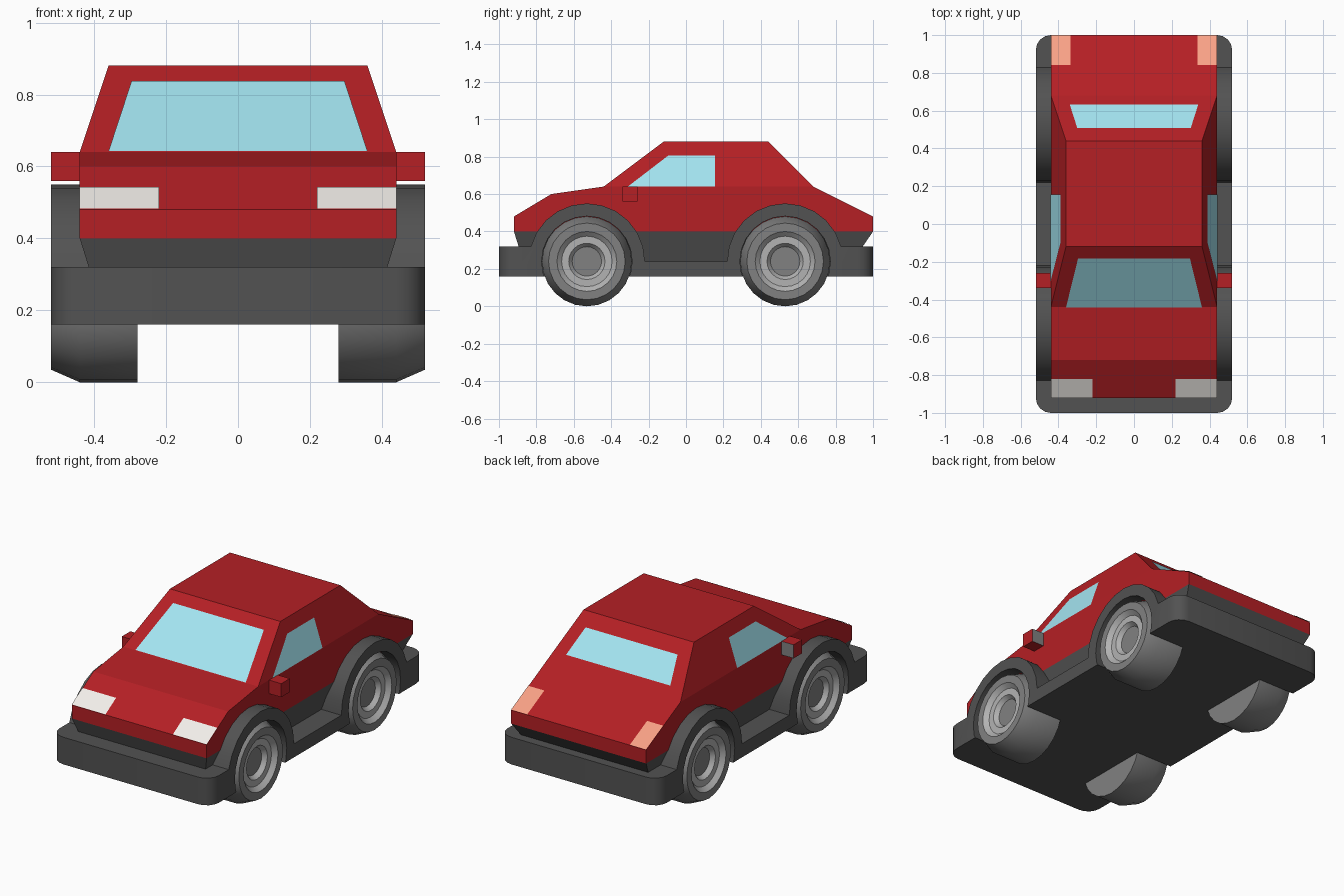
import bpy, bmesh
from math import sin, cos, radians, pi
from mathutils import Vector

if "Cube" in bpy.data.objects:
    bpy.data.objects.remove(bpy.data.objects["Cube"])

WHEEL_Y, WHEEL_Z = 0.53, 0.24


def material(name, rgb):
    m = bpy.data.materials.new(name)
    m.diffuse_color = (*rgb, 1)
    m.use_nodes = True
    m.node_tree.nodes["Principled BSDF"].inputs["Base Color"].default_value = m.diffuse_color
    return m


RED = material("red_paint", (0.46, 0.014, 0.018))
DARK = material("dark_trim", (0.085, 0.085, 0.085))
RUBBER = material("tyre_grey", (0.22, 0.22, 0.22))
METAL = material("rim_grey", (0.45, 0.45, 0.45))
GLASS = material("window_glass", (0.37, 0.78, 0.88))
WHITE = material("headlight_white", (0.9, 0.87, 0.83))
AMBER = material("taillight_salmon", (0.95, 0.36, 0.24))


def finish(name, bm, mat, smooth=False, recalc=True):
    if recalc:
        bmesh.ops.recalc_face_normals(bm, faces=bm.faces)
    me = bpy.data.meshes.new(name)
    bm.to_mesh(me)
    bm.free()
    ob = bpy.data.objects.new(name, me)
    bpy.context.collection.objects.link(ob)
    if mat:
        me.materials.append(mat)
    if smooth:
        smooth_by_angle(ob)
    return ob


def activate(ob):
    bpy.ops.object.select_all(action='DESELECT')
    ob.select_set(True)
    bpy.context.view_layer.objects.active = ob


def smooth_by_angle(ob):
    activate(ob)
    bpy.ops.object.shade_smooth_by_angle(angle=radians(25))


def loft(bm, loops):
    """Skin closed loops of equal length and cap both ends."""
    rings = [[bm.verts.new(p) for p in loop] for loop in loops]
    n = len(rings[0])
    for a, b in zip(rings, rings[1:]):
        for i in range(n):
            j = (i + 1) % n
            bm.faces.new((a[i], a[j], b[j], b[i]))
    bm.faces.new(rings[0])
    bm.faces.new(rings[-1])


def side_prism(profile, half):
    """Extrude a (y, z) profile across the car."""
    bm = bmesh.new()
    loft(bm, [[(s * half, y, z) for y, z in profile] for s in (-1, 1)])
    return bm


def rect(half, y0, y1, z):
    return [(-half, y0, z), (half, y0, z), (half, y1, z), (-half, y1, z)]


def lathe(name, profile, side, y, mat, steps=24, smooth=True):
    """Revolve an (x, radius) profile around a wheel axle."""
    bm = bmesh.new()
    rings = []
    for x, r in profile:
        rings.append([bm.verts.new((side * x, y + r * sin(2 * pi * i / steps),
                                    WHEEL_Z + r * cos(2 * pi * i / steps))) for i in range(steps)])
    for a, b in zip(rings, rings[1:]):
        for i in range(steps):
            j = (i + 1) % steps
            bm.faces.new((a[i], a[j], b[j], b[i]))
    bm.faces.new(rings[0])
    bm.faces.new(rings[-1])
    return finish(name, bm, mat, smooth)


def panel(name, points, outward, mat):
    """Flat inlay lifted slightly off the bodywork."""
    bm = bmesh.new()
    f = bm.faces.new([bm.verts.new(p) for p in points])
    f.normal_update()
    if f.normal.dot(Vector(outward)) < 0:
        f.normal_flip()
        f.normal_update()
    bmesh.ops.translate(bm, verts=bm.verts, vec=f.normal * 0.003)
    return finish(name, bm, mat, recalc=False)


# Chassis: bumpers, sills and wheel arches in one side profile
def arch(y, start, end):
    return [(y + 0.31 * cos(radians(a)), WHEEL_Z + 0.31 * sin(radians(a)))
            for a in range(start, end - 1, -15)]


profile = ([(-1, 0.16), (-1, 0.32)] + arch(-WHEEL_Y, 165, 0)
           + arch(WHEEL_Y, 180, 15) + [(1, 0.32), (1, 0.16)])
bm = side_prism(profile, 0.52)
corners = [e for e in bm.edges
           if all(abs(v.co.y) > 0.99 for v in e.verts)
           and abs(e.verts[0].co.z - e.verts[1].co.z) > 0.1]
bmesh.ops.bevel(bm, geom=corners, offset=0.08, segments=4, profile=0.5, affect='EDGES')
chassis = finish("chassis", bm, DARK)

# Wheel wells cut from the chassis
for s in (-1, 1):
    for y in (-WHEEL_Y, WHEEL_Y):
        cutter = lathe("well_cutter", [(0.279, 0.242), (0.6, 0.242)], s, y, DARK, smooth=False)
        mod = chassis.modifiers.new("well", 'BOOLEAN')
        mod.operation, mod.solver, mod.object = 'DIFFERENCE', 'EXACT', cutter
        activate(chassis)
        bpy.ops.object.modifier_apply(modifier=mod.name)
        bpy.data.objects.remove(cutter)
smooth_by_angle(chassis)

# Tapered dark tub under the bodywork
bm = bmesh.new()
loft(bm, [rect(0.39, -0.87, 0.89, 0.24), rect(0.44, -0.92, 1.0, 0.40)])
finish("lower_tub", bm, DARK)

# Painted body and cabin
finish("body", side_prism([(-0.92, 0.40), (-0.92, 0.48), (-0.72, 0.60), (-0.44, 0.64),
                           (0.68, 0.64), (1.0, 0.48), (1.0, 0.40)], 0.44), RED)
bm = bmesh.new()
loft(bm, [rect(0.44, -0.44, 0.68, 0.64), rect(0.36, -0.12, 0.44, 0.88)])
finish("cabin", bm, RED)

# Windscreen and rear window
panel("windscreen", [(-0.36, -0.44, 0.64), (0.36, -0.44, 0.64),
                     (0.296, -0.18, 0.835), (-0.296, -0.18, 0.835)], (0, -1, 1), GLASS)
panel("rear_window", [(-0.34, 0.63, 0.69), (0.34, 0.63, 0.69),
                      (0.30, 0.505, 0.815), (-0.30, 0.505, 0.815)], (0, 1, 1), GLASS)

for s, tag in ((-1, "left"), (1, "right")):
    # Side window
    panel(f"side_window_{tag}", [(s * (0.44 - (z - 0.64) / 3), y, z) for y, z in
          ((-0.31, 0.64), (0.155, 0.64), (0.155, 0.805), (-0.095, 0.805))], (s, 0, 0), GLASS)
    # Lights
    panel(f"headlight_{tag}", [(s * x, y, z) for x, y, z in
          ((0.22, -0.92, 0.48), (0.44, -0.92, 0.48), (0.44, -0.82, 0.54), (0.22, -0.82, 0.54))],
          (0, -1, 1), WHITE)
    panel(f"taillight_{tag}", [(s * x, y, z) for x, y, z in
          ((0.335, 1.0, 0.48), (0.44, 1.0, 0.48), (0.44, 0.84, 0.56), (0.335, 0.84, 0.56))],
          (0, 1, 1), AMBER)
    # Door mirror with a grey rear face
    bm = bmesh.new()
    loft(bm, [[(s * x, y, z) for x, y in ((0.43, -0.34), (0.52, -0.34), (0.52, -0.26), (0.43, -0.26))]
              for z in (0.56, 0.64)])
    door_mirror = finish(f"door_mirror_{tag}", bm, RED)
    door_mirror.data.materials.append(RUBBER)
    for f in door_mirror.data.polygons:
        f.material_index = int(f.normal.y > 0.5)
    # Wheels
    for y, end in ((-WHEEL_Y, "front"), (WHEEL_Y, "rear")):
        lathe(f"tyre_{end}_{tag}", [(0.28, 0.24), (0.44, 0.24), (0.52, 0.205),
                                    (0.52, 0.16), (0.47, 0.155)], s, y, RUBBER)
        lathe(f"rim_{end}_{tag}", [(0.46, 0.16), (0.52, 0.16), (0.495, 0.135),
                                   (0.495, 0.097), (0.465, 0.075)], s, y, METAL)
